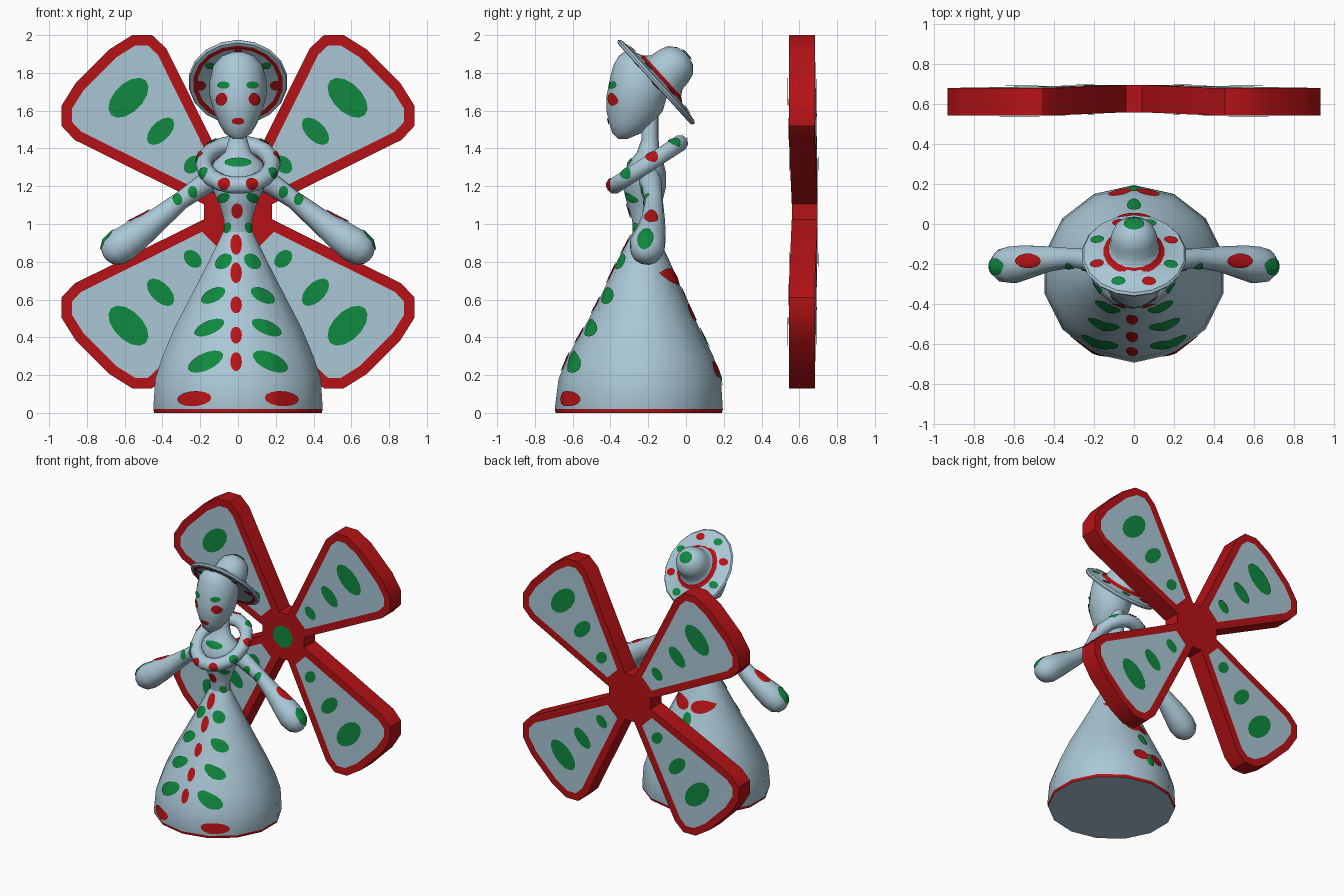
import bpy, bmesh, math
from mathutils import Vector, Matrix
from mathutils.bvhtree import BVHTree

if "Cube" in bpy.data.objects:
    bpy.data.objects.remove(bpy.data.objects["Cube"])


def material(name, rgb):
    m = bpy.data.materials.new(name)
    m.diffuse_color = (*rgb, 1)
    m.use_nodes = True
    m.node_tree.nodes["Principled BSDF"].inputs["Base Color"].default_value = m.diffuse_color
    return m


MATS = [material("pale_blue", (.40, .57, .67)),
        material("red", (.47, .006, .008)),
        material("green", (.005, .25, .05))]
BLUE, RED, GREEN = 0, 1, 2
Z = Vector((0, 0, 1))


def finish(bm, name, angle=40):
    me = bpy.data.meshes.new(name)
    bm.to_mesh(me)
    ob = bpy.data.objects.new(name, me)
    bpy.context.collection.objects.link(ob)
    for m in MATS:
        me.materials.append(m)
    bpy.ops.object.select_all(action='DESELECT')
    ob.select_set(True)
    bpy.context.view_layer.objects.active = ob
    bpy.ops.object.shade_smooth_by_angle(angle=math.radians(angle))
    return BVHTree.FromBMesh(bm)


def loft(name, stations, n, bands={}, rim=0):
    """Skin elliptical rings; each station is (centre, axis, ru, rv)."""
    bm = bmesh.new()
    rings = []
    for c, axis, ru, rv in stations:
        q = Z.rotation_difference(Vector(axis).normalized())
        rings.append([bm.verts.new(Vector(c) + q @ Vector(
            (ru * math.sin(2 * math.pi * i / n), -rv * math.cos(2 * math.pi * i / n), 0)))
            for i in range(n)])
    for k, (a, b) in enumerate(zip(rings, rings[1:])):
        for i in range(n):
            j = (i + 1) % n
            bm.faces.new((a[i], a[j], b[j], b[i])).material_index = bands.get(k, BLUE)
    base = bm.faces.new(rings[0])
    bm.faces.new(rings[-1])
    if rim:
        for f in bmesh.ops.inset_individual(bm, faces=[base], thickness=rim)['faces']:
            f.material_index = RED
    bmesh.ops.recalc_face_normals(bm, faces=bm.faces)
    return finish(bm, name)


paint = {RED: bmesh.new(), GREEN: bmesh.new()}


def spot(target, col, point, d, ra, rb, rot=0, mirror=False):
    """Lay a thin elliptical patch on a surface, projected along d."""
    point, d = Vector(point), Vector(d).normalized()
    u = d.cross(Z if abs(d.z) < .9 else Vector((0, 1, 0))).normalized()
    v = u.cross(d)
    c, s = math.cos(math.radians(rot)), math.sin(math.radians(rot))
    bm, n, prev = paint[col], 14, None

    def hit(r, t):
        a, b = ra * r * math.cos(t), rb * r * math.sin(t)
        p, nrm, _, _ = target.ray_cast(point + u * (a * c - b * s) + v * (a * s + b * c), d)
        return bm.verts.new(p - d * .003 + nrm * .004) if p else None

    centre = hit(0, 0)
    for r in (.25, .5, .75, 1):
        ring = [hit(r, 2 * math.pi * i / n) for i in range(n)]
        for i in range(n):
            j = (i + 1) % n
            f = (prev[i], ring[i], ring[j], prev[j]) if prev else (centre, ring[i], ring[j])
            if all(f):
                bm.faces.new(f).material_index = col
        prev = ring
    if mirror:
        spot(target, col, (-point.x, point.y, point.z), (-d.x, d.y, d.z), ra, rb, -rot)


# skirt: flared, open-looking hem with a red edge
SKIRT = [(0, -.25, .455, .44), (.02, -.25, .46, .445), (.18, -.245, .45, .43),
         (.3, -.24, .41, .385), (.45, -.235, .345, .305), (.6, -.23, .265, .23),
         (.8, -.225, .16, .14), (.96, -.22, .08, .06)]
skirt = loft("skirt", [((0, y, z), Z, a, b) for z, y, a, b in SKIRT], 14, {0: RED}, .04)

# bodice and neck
BODICE = [(.92, -.22, .08, .06), (1.02, -.22, .075, .065), (1.1, -.22, .1, .09),
          (1.2, -.22, .145, .115), (1.27, -.215, .16, .11), (1.33, -.21, .13, .09),
          (1.38, -.2, .07, .06), (1.45, -.19, .05, .045), (1.6, -.19, .05, .045)]
bodice = loft("bodice", [((0, y, z), Z, a, b) for z, y, a, b in BODICE], 14)

# head
HEAD = [(1.45, -.335, .025, .025), (1.48, -.315, .07, .075), (1.53, -.29, .1, .115),
        (1.6, -.272, .13, .15), (1.68, -.26, .15, .16), (1.76, -.25, .15, .155),
        (1.84, -.26, .13, .125), (1.89, -.29, .085, .065), (1.91, -.3, .03, .03)]
head = loft("head", [((0, y, z), Z, a, b) for z, y, a, b in HEAD], 16)

# hat tilted backwards: underside, brim edge, band, crown
AX = Vector((0, .74, .67)).normalized()
HAT_C = Vector((0, -.16, 1.75))
HAT = [(.0, .1), (-.008, .245), (-.012, .272), (-.01, .292), (.003, .3), (.015, .29),
       (.03, .175), (.05, .145), (.08, .122), (.13, .115), (.175, .1), (.21, .06), (.22, .02)]
hat = loft("hat", [(HAT_C + AX * h, AX, r * (.88 if r > .14 else 1), r) for h, r in HAT],
           18, {1: RED, 6: RED})

# arms ending in rounded sleeves
ARM = [(.07, -.2, 1.26, .06), (.18, -.185, 1.21, .058), (.3, -.17, 1.125, .048),
       (.43, -.175, 1.02, .064), (.54, -.19, .94, .086), (.61, -.205, .89, .095),
       (.665, -.21, .85, .083), (.695, -.215, .828, .05), (.705, -.215, .82, .015)]
arms = {}
for s, side in ((1, "right"), (-1, "left")):
    P = [Vector((s * x, y, z)) for x, y, z, _ in ARM]
    axes = [P[min(i + 1, len(P) - 1)] - P[max(i - 1, 0)] for i in range(len(P))]
    arms[s] = loft(side + "_arm", [(p, t, a[3], a[3]) for p, t, a in zip(P, axes, ARM)], 12)

# tilted ring collar
bpy.ops.mesh.primitive_torus_add(major_radius=.18, minor_radius=.045,
                                 major_segments=18, minor_segments=10)
tmp = bpy.context.object
bm = bmesh.new()
bm.from_mesh(tmp.data)
bpy.data.objects.remove(tmp)
COL_M = (Matrix.Translation((0, -.205, 1.315)) @ Matrix.Rotation(math.radians(33), 4, 'X')
         @ Matrix.Diagonal((1, 1.13, 1, 1)))
bm.transform(COL_M)
collar = finish(bm, "collar", 60)

# windmill sails: four blades round an eight-sided hub
BLADE = [(.04, .18), (.38, .865), (.455, .935), (.56, .935), (.68, .86),
         (.86, .68), (.935, .56), (.935, .455), (.865, .38), (.18, .04)]
bm = bmesh.new()
hub, blades = [], []
for k in range(4):
    vs = []
    for x, z in BLADE:
        y = .56 if math.hypot(x, z) < .3 else .545
        p = Matrix.Rotation(-k * math.pi / 2, 3, 'Y') @ Vector((x, 0, z))
        vs.append(bm.verts.new((p.x, y, p.z + 1.065)))
    blades.append(bm.faces.new(vs))
    hub += [vs[-1], vs[0]]
hub_face = bm.faces.new(hub)
bmesh.ops.recalc_face_normals(bm, faces=bm.faces)
ext = bmesh.ops.extrude_face_region(bm, geom=bm.faces[:], use_keep_orig=True)
bmesh.ops.translate(bm, vec=(0, .137, 0),
                    verts=[g for g in ext['geom'] if isinstance(g, bmesh.types.BMVert)])
bmesh.ops.recalc_face_normals(bm, faces=bm.faces)
for f in bm.faces:
    f.material_index = RED
panels = [f for f in bm.faces if len(f.verts) == len(BLADE)]
bmesh.ops.inset_individual(bm, faces=panels, thickness=.055, use_even_offset=True)
for f in panels:
    f.material_index = BLUE
sails = finish(bm, "windmill_sails")

# sail spots on both faces, lying across each blade
for y, d in ((0.3, 1), (1, -1)):
    for sz in (1, -1):
        for r, a, b in ((.58, .13, .075), (.41, .09, .05), (.24, .055, .04)):
            spot(sails, GREEN, (r, y, 1.065 + sz * r * 1.04), (0, d, 0), a, b,
                 -45 * sz * d, True)
spot(sails, GREEN, (0, .3, 1.065), (0, 1, 0), .085, .085)

# skirt front: buttons, leaf pairs, hem spots
FRONT, BACK = (0, 1, 0), (0, -1, 0)
for z, h in ((.89, .055), (.74, .055), (.57, .045), (.41, .045), (.27, .05)):
    spot(skirt, RED, (-.01, -2, z), FRONT, .03, h)
for x, z, a, b, rot in ((.075, .8, .05, .035, -40), (.13, .62, .07, .035, -28),
                        (.15, .45, .085, .036, -24), (.17, .27, .1, .045, -25)):
    spot(skirt, GREEN, (x, -2, z), FRONT, a, b, rot, True)
spot(skirt, RED, (.23, -2, .075), FRONT, .09, .04, -4, True)
# skirt back
for x, z in ((.19, .23), (.2, .53), (.12, .72)):
    spot(skirt, RED, (x, .5, z), (-.35, -1, 0), .06, .045, 0, True)
for z in (.2, .4, .62):
    spot(skirt, GREEN, (0, .5, z), BACK, .035, .055)

# bodice spots
spot(bodice, RED, (-.005, -2, 1.07), FRONT, .03, .04)
spot(bodice, GREEN, (0, -2, 1.325), FRONT, .07, .024)
spot(bodice, GREEN, (.075, -2, 1.14), FRONT, .035, .025, -30, True)
spot(bodice, GREEN, (.055, -2, .98), FRONT, .02, .03, 20, True)
spot(bodice, GREEN, (1, -.19, 1.18), (-1, 0, 0), .02, .02, 0, True)

# face: eyes, cheeks, mouth
spot(head, GREEN, (.075, -2, 1.735), FRONT, .032, .02, 0, True)
spot(head, RED, (.085, -2, 1.66), FRONT, .03, .034, 20, True)
spot(head, RED, (0, -2, 1.545), FRONT, .033, .018)

# hat: crown tip, brim spots above and below
spot(hat, GREEN, HAT_C + AX, -AX, .05, .045)
for i in range(8):
    t = math.radians(22 + 45 * i)
    off = Vector((.2 * math.sin(t), 0, 0)) + .235 * math.cos(t) * Vector((1, 0, 0)).cross(AX)
    spot(hat, GREEN if i % 2 else RED, HAT_C + AX + off, -AX, .035, .028)
spot(hat, RED, (0, -2, 1.915), FRONT, .02, .02)
spot(hat, RED, (.2, -2, 1.735), FRONT, .03, .025, 0, True)
spot(hat, GREEN, (.15, -2, 1.84), FRONT, .025, .018, 0, True)

# arm and hand spots
for s in (1, -1):
    spot(arms[s], RED, (s * .53, -.185, 2), (0, 0, -1), .065, .035)
    spot(arms[s], GREEN, (s * 2, -.215, .92), (-s, 0, 0), .04, .055, -15 * s)
    spot(arms[s], GREEN, (s * .32, -2, 1.13), FRONT, .025, .03)
    spot(arms[s], GREEN, (s * .24, -2, 1.17), FRONT, .025, .03)

# alternating collar spots on the outer upper side
for i in range(9):
    t = math.radians(40 * i - 70)
    core = COL_M @ Vector((.18 * math.cos(t), .18 * math.sin(t), 0))
    out = COL_M.to_3x3() @ Vector((math.cos(t), math.sin(t), .7))
    spot(collar, GREEN if i % 2 else RED, core + out * .15, -out, .035, .03)

finish(paint[RED], "red_spots")
finish(paint[GREEN], "green_spots")
